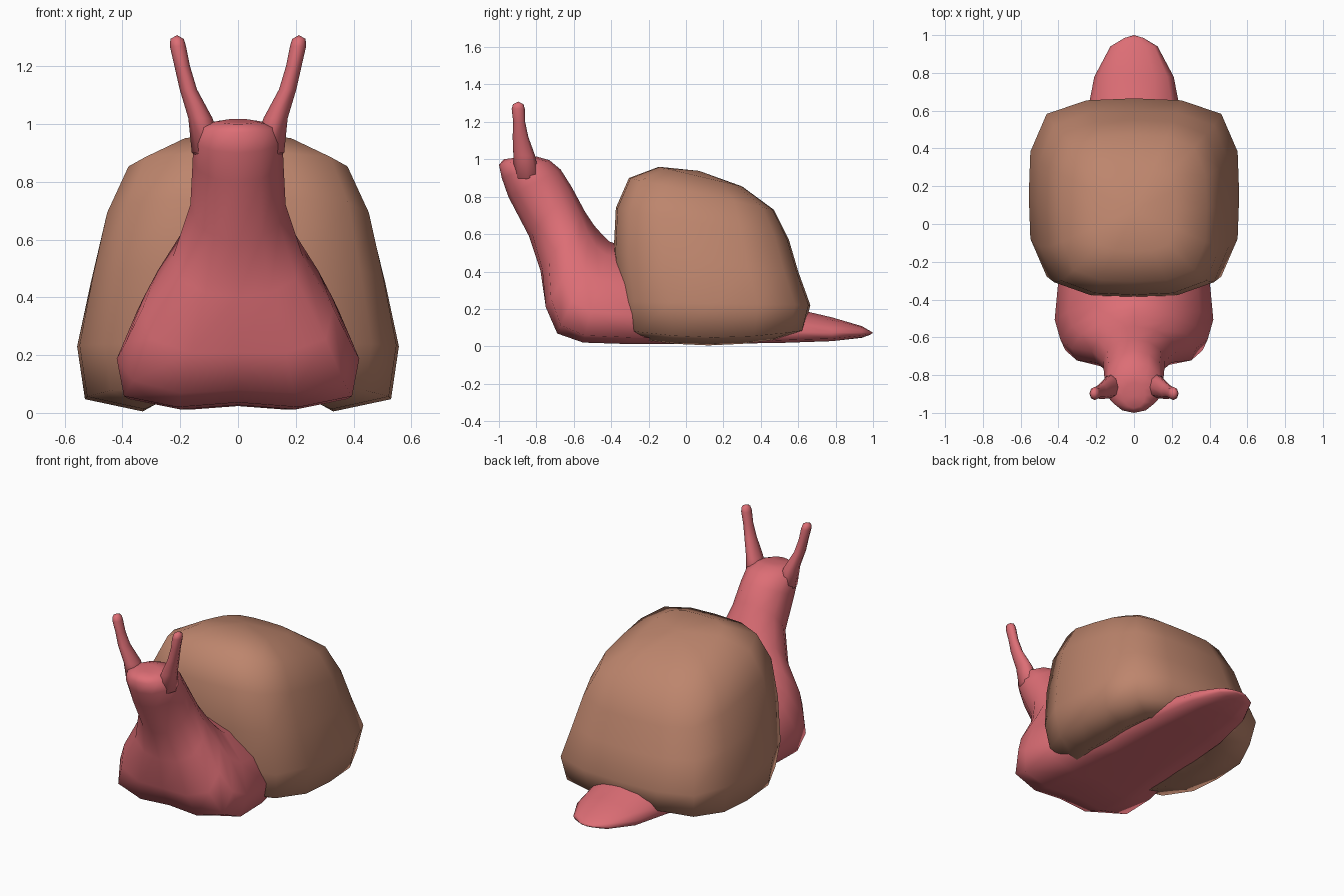
import bpy, bmesh, math


def material(name, rgb):
    m = bpy.data.materials.new(name)
    m.diffuse_color = (*rgb, 1)
    return m


PINK = material("pink skin", (0.72, 0.155, 0.178))
BROWN = material("brown shell", (0.51, 0.235, 0.152))


def loft(name, rings, start, end, mat):
    """Skin a list of equal rings and close both ends with a point."""
    bm = bmesh.new()
    loops = [[bm.verts.new(p) for p in r] for r in rings]
    n = len(loops[0])
    for a, b in zip(loops, loops[1:]):
        for i in range(n):
            j = (i + 1) % n
            bm.faces.new((a[i], a[j], b[j], b[i]))
    for loop, tip in ((loops[0], start), (loops[-1], end)):
        v = bm.verts.new(tip)
        for i in range(n):
            bm.faces.new((loop[i], loop[(i + 1) % n], v))
    bmesh.ops.recalc_face_normals(bm, faces=bm.faces[:])
    for f in bm.faces:
        f.smooth = True
    me = bpy.data.meshes.new(name)
    bm.to_mesh(me)
    bm.free()
    me.materials.append(mat)
    ob = bpy.data.objects.new(name, me)
    bpy.context.collection.objects.link(ob)
    return ob


# Shell: rounded-square rings, sloping down towards the back
quarter = [(1, 0), (0.985, 0.45), (0.83, 0.84), (0.45, 0.98)]
outline = []
for k in range(4):
    for i in range(4):
        # alternate quarters run through the mirrored list
        x, y = quarter[i] if k % 2 == 0 else ([(0, 1)] + quarter[:0:-1])[i]
        sx = 1 if k in (0, 3) else -1
        sy = 1 if k in (0, 1) else -1
        outline.append((sx * x, sy * y))

# half width, front y, front z, back y, back z, lift of both ends
shell_rows = [
    (0.16, -0.25, 0.10, 0.50, 0.10, 0.0),
    (0.33, -0.28, 0.005, 0.52, 0.005, 0.04),
    (0.53, -0.335, 0.05, 0.63, 0.045, 0.04),
    (0.557, -0.36, 0.24, 0.665, 0.22, 0.0),
    (0.51, -0.387, 0.50, 0.60, 0.40, 0.0),
    (0.46, -0.375, 0.74, 0.55, 0.57, 0.0),
    (0.385, -0.305, 0.90, 0.47, 0.73, 0.0),
    (0.22, -0.145, 0.96, 0.30, 0.855, 0.0),
]
rings = []
for hw, yf, zf, yb, zb, lift in shell_rows:
    ring = []
    for x, y in outline:
        t = (y + 1) / 2
        ring.append((hw * x, yf + (yb - yf) * t, zf + (zb - zf) * t + lift * y * y))
    rings.append(ring)
loft("shell", rings, (0, 0.12, 0.12), (0, 0.07, 0.938), BROWN)

# Body: rings from tail to head, blending from a pear section to a round one
pear = [(0.03, 0), (0.0, 0.5), (0.07, 0.94), (0.31, 1), (0.62, 0.83), (0.87, 0.5), (1, 0)]
oval = [((1 - math.cos(math.pi * i / 6)) / 2, math.sin(math.pi * i / 6)) for i in range(7)]
# sole y, z, back y, z, half width, pear amount
body_rows = [
    (0.985, 0.062, 0.985, 0.082, 0.05, 0.0),
    (0.94, 0.045, 0.94, 0.108, 0.125, 0.3),
    (0.78, 0.025, 0.78, 0.155, 0.21, 0.7),
    (0.50, 0.018, 0.50, 0.22, 0.265, 1.0),
    (0.05, 0.012, 0.05, 0.40, 0.31, 1.0),
    (-0.30, 0.012, -0.28, 0.52, 0.40, 1.0),
    (-0.55, 0.02, -0.41, 0.56, 0.42, 1.0),
    (-0.69, 0.065, -0.45, 0.60, 0.39, 0.9),
    (-0.755, 0.20, -0.49, 0.645, 0.33, 0.7),
    (-0.78, 0.40, -0.54, 0.72, 0.225, 0.3),
    (-0.84, 0.59, -0.61, 0.85, 0.165, 0.0),
    (-0.95, 0.80, -0.67, 0.945, 0.157, 0.0),
    (-0.985, 0.90, -0.73, 0.995, 0.155, 0.0),
    (-1.0, 0.97, -0.80, 1.015, 0.125, 0.0),
    (-0.975, 1.0, -0.84, 1.018, 0.06, 0.0),
]
rings = []
for y0, z0, y1, z1, hw, k in body_rows:
    half = []
    for p, o in zip(pear, oval):
        u = p[0] * k + o[0] * (1 - k)
        w = p[1] * k + o[1] * (1 - k)
        half.append((hw * w, y0 + (y1 - y0) * u, z0 + (z1 - z0) * u))
    half[0] = (0, *half[0][1:])
    half[6] = (0, *half[6][1:])
    rings.append(half + [(-x, y, z) for x, y, z in half[5:0:-1]])
loft("body", rings, (0, 1.0, 0.072), (0, -0.91, 1.005), PINK)

# Eye stalks: x, y, z, x radius, y radius
stalk_rows = [
    (0.105, -0.85, 0.90, 0.055, 0.07),
    (0.130, -0.865, 1.02, 0.042, 0.058),
    (0.172, -0.885, 1.12, 0.030, 0.042),
    (0.193, -0.892, 1.20, 0.027, 0.032),
    (0.208, -0.897, 1.27, 0.028, 0.035),
    (0.211, -0.897, 1.295, 0.023, 0.028),
]
for side, label in ((-1, "left"), (1, "right")):
    rings = []
    for x, y, z, rx, ry in stalk_rows:
        rings.append([(side * (x + rx * math.cos(a)), y + ry * math.sin(a), z)
                      for a in (math.tau * i / 8 for i in range(8))])
    loft(label + "_eye_stalk", rings, (side * 0.10, -0.84, 0.87),
         (side * 0.211, -0.897, 1.308), PINK)
